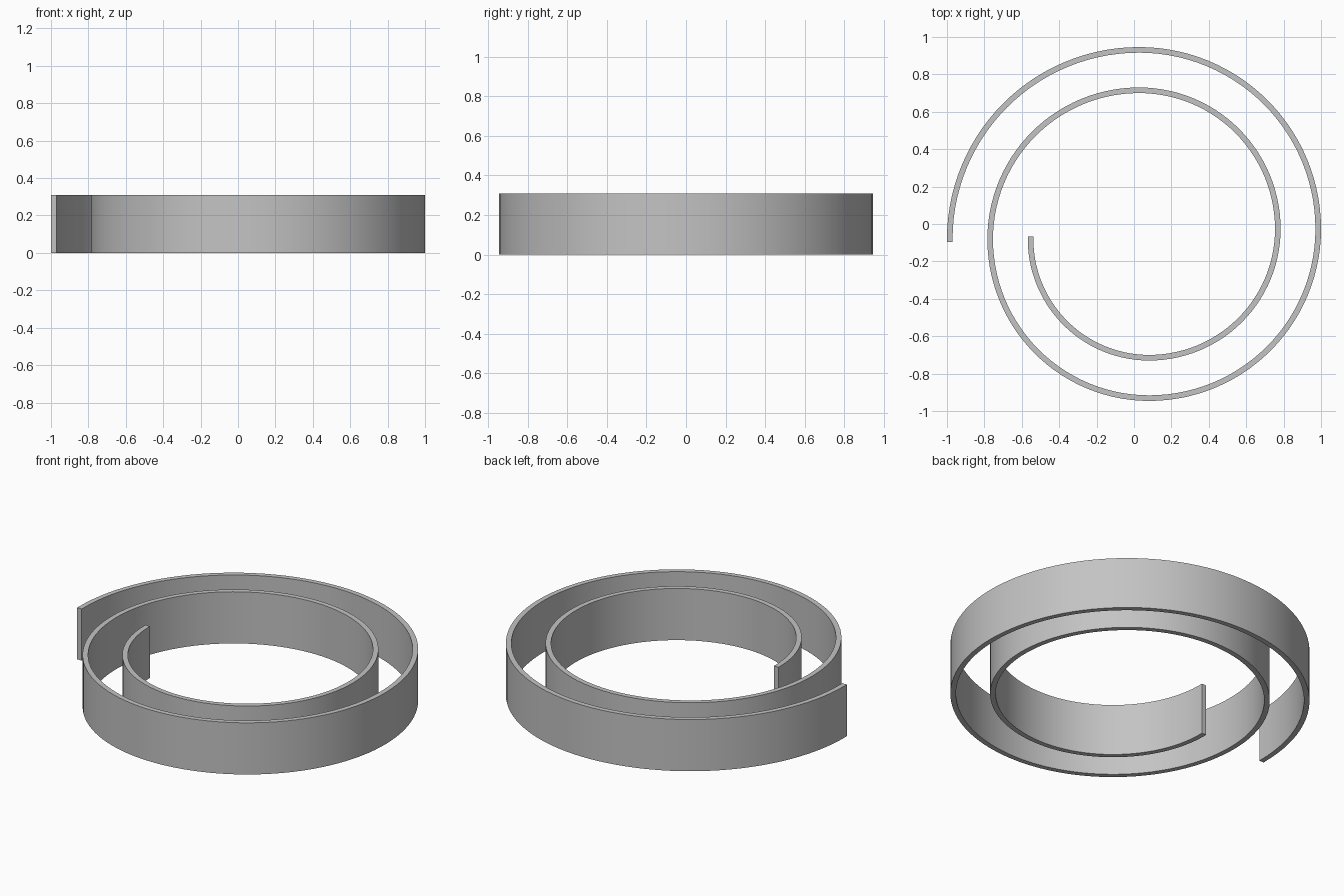
import bpy
import bmesh
from math import cos, sin, pi, radians
from mathutils import Vector

cube = bpy.data.objects.get("Cube")
if cube:
    bpy.data.objects.remove(cube, do_unlink=True)

HALF = 0.015      # half the strip thickness
HEIGHT = 0.31
STEP = 0.054      # radius growth per quarter turn
SEGMENTS = 28     # per quarter turn

metal = bpy.data.materials.new("plain_grey")
metal.use_nodes = True
grey = (0.55, 0.55, 0.55, 1)
metal.diffuse_color = grey
metal.node_tree.nodes["Principled BSDF"].inputs["Base Color"].default_value = grey

# Arc centres step round a small square, one per quarter turn
near, far = STEP / 2, STEP * 1.5
centres = [Vector(c) for c in ((far, -far), (far, -near), (near, -near), (near, -far))]

# Centre line of the spiral as (point, outward normal), from inner to outer end
path = []
for quarter in range(8):
    radius = 0.634 + quarter * STEP
    for i in range(SEGMENTS + (quarter == 7)):
        angle = pi + (quarter + i / SEGMENTS) * pi / 2
        normal = Vector((cos(angle), sin(angle)))
        path.append((centres[quarter % 4] + normal * radius, normal))

# Square ends reach half a thickness past the path
start, end = path[0], path[-1]
path.insert(0, (start[0] + Vector((0, HALF)), start[1]))
path.append((end[0] - Vector((0, HALF)), end[1]))

# Flat ribbon, then raised to full height
bm = bmesh.new()
rows = [[bm.verts.new((*(p + n * side), 0)) for side in (-HALF, HALF)] for p, n in path]
for a, b in zip(rows, rows[1:]):
    bm.faces.new((a[0], a[1], b[1], b[0]))
raised = bmesh.ops.extrude_face_region(bm, geom=bm.faces[:])
top = [v for v in raised["geom"] if isinstance(v, bmesh.types.BMVert)]
bmesh.ops.translate(bm, verts=top, vec=(0, 0, HEIGHT))
bmesh.ops.recalc_face_normals(bm, faces=bm.faces[:])

mesh = bpy.data.meshes.new("spiral_strip")
bm.to_mesh(mesh)
bm.free()
mesh.materials.append(metal)
strip = bpy.data.objects.new("spiral_strip", mesh)
bpy.context.collection.objects.link(strip)

bpy.ops.object.select_all(action="DESELECT")
strip.select_set(True)
bpy.context.view_layer.objects.active = strip
bpy.ops.object.shade_smooth_by_angle(angle=radians(30))
